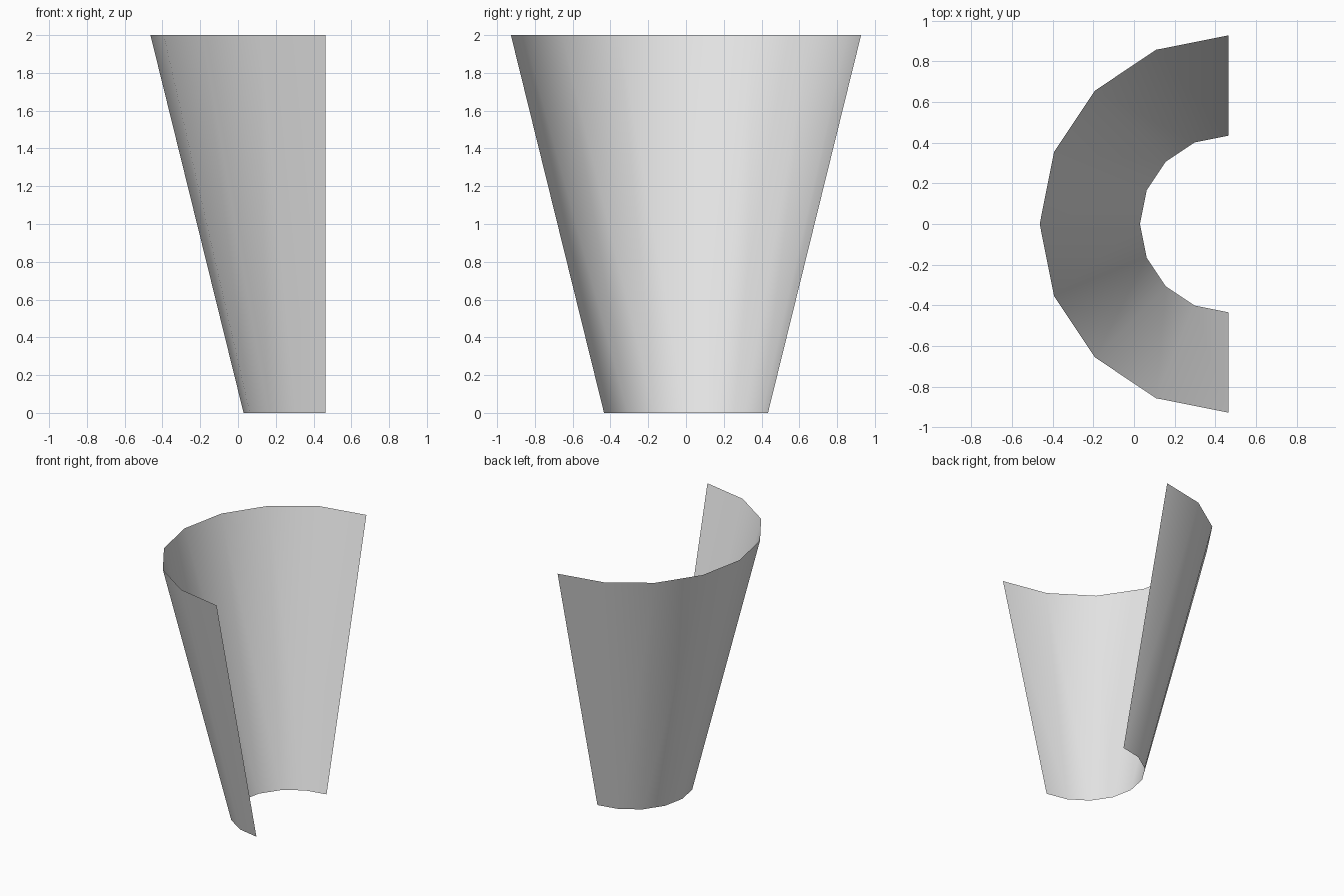
import bpy
import bmesh
import math
from mathutils import Matrix, Vector

cube = bpy.data.objects.get("Cube")
if cube:
    bpy.data.objects.remove(cube, do_unlink=True)

SEGMENTS = 8
TOP_RADIUS, BOTTOM_RADIUS, HEIGHT = 0.927, 0.434, 2.0
AXIS_X = TOP_RADIUS / 2

# Plain grey material
grey = bpy.data.materials.new("light grey")
grey.use_nodes = True
colour = (0.8, 0.8, 0.8, 1)
grey.diffuse_color = colour
grey.node_tree.nodes["Principled BSDF"].inputs["Base Color"].default_value = colour

# Half of a tapered shell: one slanted profile line spun half a turn
bm = bmesh.new()
low = bm.verts.new((AXIS_X, BOTTOM_RADIUS, 0))
high = bm.verts.new((AXIS_X, TOP_RADIUS, HEIGHT))
edge = bm.edges.new((low, high))
bmesh.ops.spin(bm, geom=[low, high, edge], cent=(AXIS_X, 0, 0), axis=(0, 0, 1),
               angle=math.pi, steps=SEGMENTS)

# Point all faces away from the axis
for face in bm.faces:
    outward = face.calc_center_median() - Vector((AXIS_X, 0, 0))
    outward.z = 0
    if face.normal.dot(outward) < 0:
        face.normal_flip()
    face.smooth = True

mesh = bpy.data.meshes.new("half_cone_shell")
bm.to_mesh(mesh)
bm.free()
mesh.materials.append(grey)
shell = bpy.data.objects.new("half_cone_shell", mesh)
bpy.context.collection.objects.link(shell)
